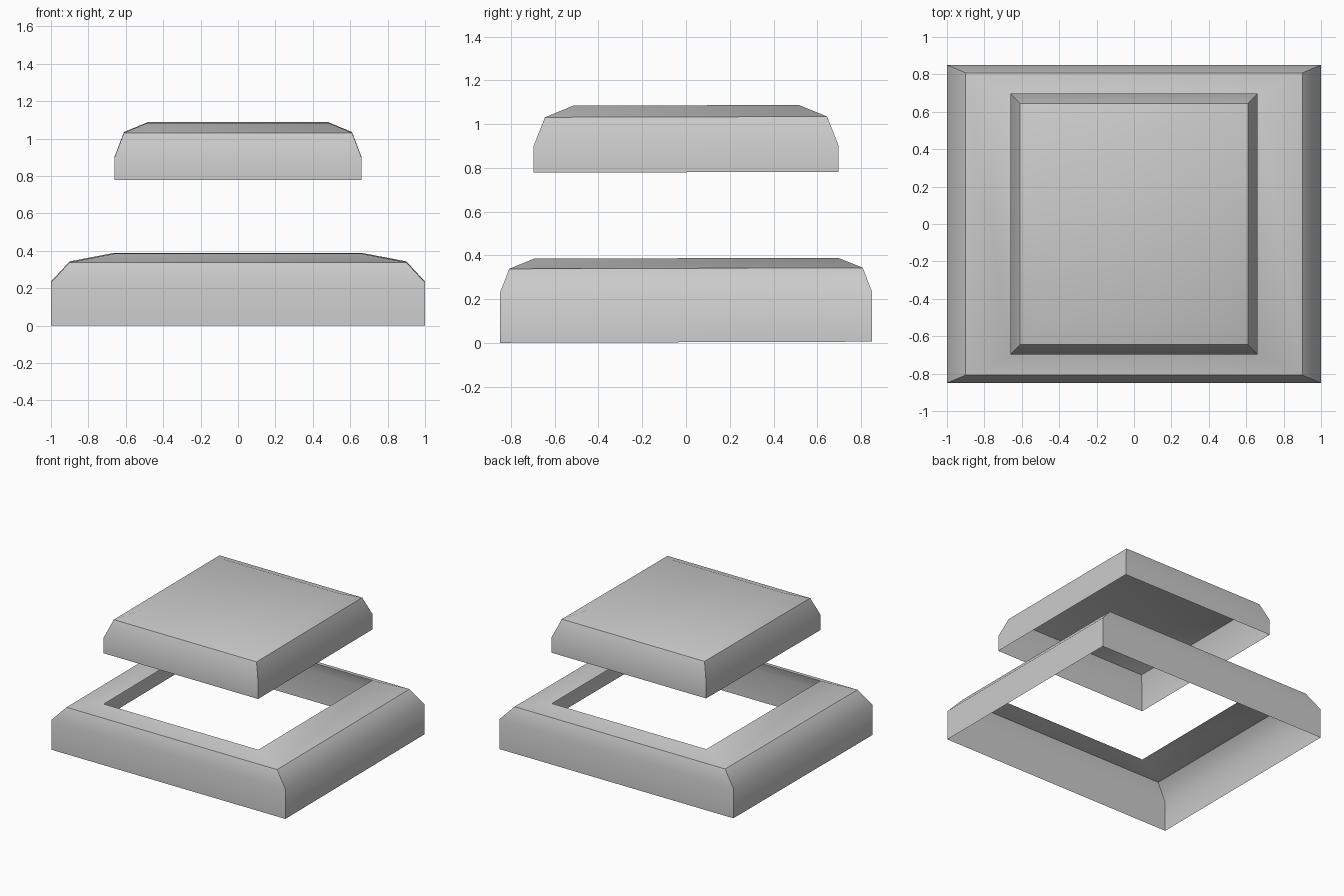
import bpy, bmesh

if "Cube" in bpy.data.objects:
    bpy.data.objects.remove(bpy.data.objects["Cube"])

TILT = 0.003  # slight rise towards the back


def shell(name, rings, closed_top):
    """Open-bottomed sheet made from stacked rectangles (half x, half y, z)."""
    bm = bmesh.new()
    loops = []
    for hx, hy, z in rings:
        loops.append([bm.verts.new((sx * hx, sy * hy, z + TILT * (sy * hy + 0.85)))
                      for sx, sy in ((-1, -1), (1, -1), (1, 1), (-1, 1))])
    for low, high in zip(loops, loops[1:]):
        for i in range(4):
            j = (i + 1) % 4
            bm.faces.new((low[i], low[j], high[j], high[i]))
    if closed_top:
        bm.faces.new(loops[-1])
    for f in bm.faces:
        f.smooth = True

    # Hard edges: the shoulder ring and the corners below it
    for i in range(4):
        bm.edges.get((loops[2][i], loops[2][(i + 1) % 4])).smooth = False
        for k in range(2):
            bm.edges.get((loops[k][i], loops[k + 1][i])).smooth = False

    mesh = bpy.data.meshes.new(name)
    bm.to_mesh(mesh)
    bm.free()
    obj = bpy.data.objects.new(name, mesh)
    bpy.context.collection.objects.link(obj)
    return obj


# Lower frame with a rectangular opening
shell("base_frame", [(1.0, 0.85, 0.0), (1.0, 0.85, 0.23),
                     (0.90, 0.808, 0.338), (0.66, 0.695, 0.384)], False)

# Floating lid above the opening
shell("raised_cap", [(0.66, 0.697, 0.777), (0.66, 0.697, 0.898),
                     (0.61, 0.645, 1.03), (0.483, 0.515, 1.083)], True)
